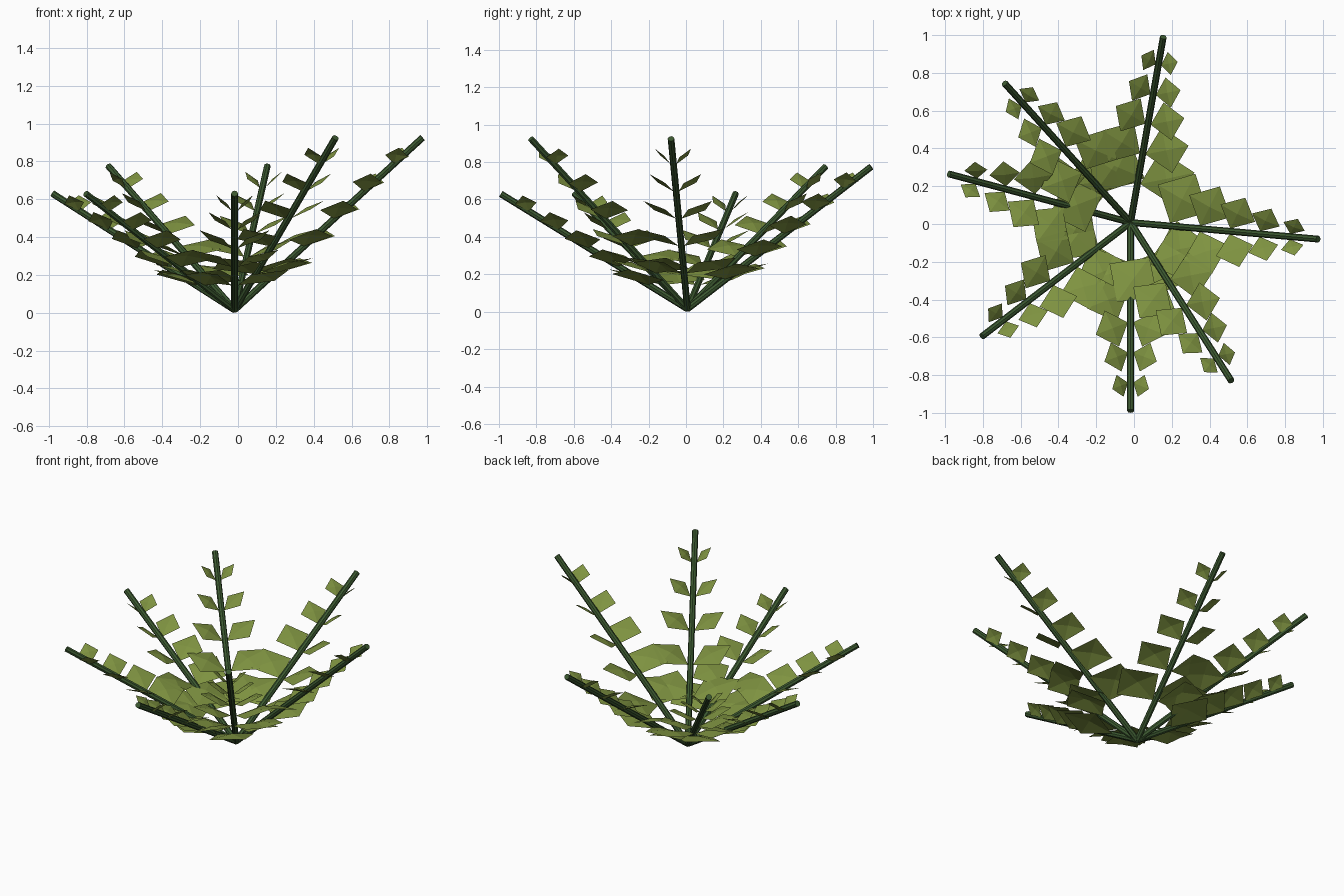
import bpy, bmesh, math
from mathutils import Vector

if "Cube" in bpy.data.objects:
    bpy.data.objects.remove(bpy.data.objects["Cube"])


def material(name, rgb):
    m = bpy.data.materials.new(name)
    m.diffuse_color = (*rgb, 1)
    m.use_nodes = True
    m.node_tree.nodes["Principled BSDF"].inputs["Base Color"].default_value = m.diffuse_color
    return m


stem_green = material("dark stem green", (0.045, 0.10, 0.03))
leaf_green = material("olive leaf green", (0.21, 0.29, 0.052))

UP = Vector((0, 0, 1))
BASE = Vector((-0.018, 0.008, 0.015))
RADIUS = 0.018
PITCH = math.radians(12)

# Tip of each stem
tips = [(0.975, -0.08, 0.925), (0.155, 0.99, 0.775), (-0.685, 0.745, 0.775),
        (-0.98, 0.265, 0.63), (-0.805, -0.595, 0.63), (-0.018, -0.99, 0.63),
        (0.515, -0.83, 0.925)]

# Leaf pairs: position along stem, diagonal size, upward tilt in degrees
pairs = [(0.21, 0.305, 12), (0.37, 0.25, 18), (0.53, 0.205, 25),
         (0.69, 0.162, 33), (0.85, 0.122, 42)]


def finish(bm, name, mat):
    me = bpy.data.meshes.new(name)
    bm.to_mesh(me)
    bm.free()
    me.materials.append(mat)
    ob = bpy.data.objects.new(name, me)
    bpy.context.collection.objects.link(ob)
    return ob


def add_leaf(bm, root, forward, side, size, tilt):
    """Square leaf attached by one corner, with a slightly raised middle."""
    ahead = forward * math.cos(PITCH) + UP * math.sin(PITCH)
    lift = UP * math.cos(PITCH) - forward * math.sin(PITCH)
    out = side * math.cos(tilt) + lift * math.sin(tilt)
    normal = lift * math.cos(tilt) - side * math.sin(tilt)
    sweep = math.radians(24)
    axis = out * math.cos(sweep) + ahead * math.sin(sweep)
    cross = ahead * math.cos(sweep) - out * math.sin(sweep)
    mid = root + axis * size / 2
    ring = [root, mid + cross * size / 2, root + axis * size, mid - cross * size / 2]
    corners = [bm.verts.new(p) for p in ring]
    centre = bm.verts.new(mid + normal * size * 0.06)
    for i in range(4):
        f = bm.faces.new((corners[i], corners[(i + 1) % 4], centre))
        f.normal_update()
        if f.normal.z < 0:
            f.normal_flip()


for n, tip in enumerate(tips, 1):
    tip = Vector(tip)
    run = tip - BASE

    # Straight round stem
    bm = bmesh.new()
    bmesh.ops.create_cone(bm, cap_ends=True, segments=8, radius1=RADIUS,
                          radius2=RADIUS, depth=run.length)
    stem = finish(bm, f"stem_{n}", stem_green)
    stem.location = (BASE + tip) / 2
    stem.rotation_euler = run.to_track_quat('Z', 'Y').to_euler()

    # Leaf pairs, shrinking and folding upward toward the tip
    forward = Vector((run.x, run.y, 0)).normalized()
    side = UP.cross(forward)
    bm = bmesh.new()
    for t, size, tilt in pairs:
        for s in (1, -1):
            root = BASE + run * t + side * s * RADIUS * 0.8
            add_leaf(bm, root, forward, side * s, size, math.radians(tilt))
    finish(bm, f"leaves_{n}", leaf_green)
